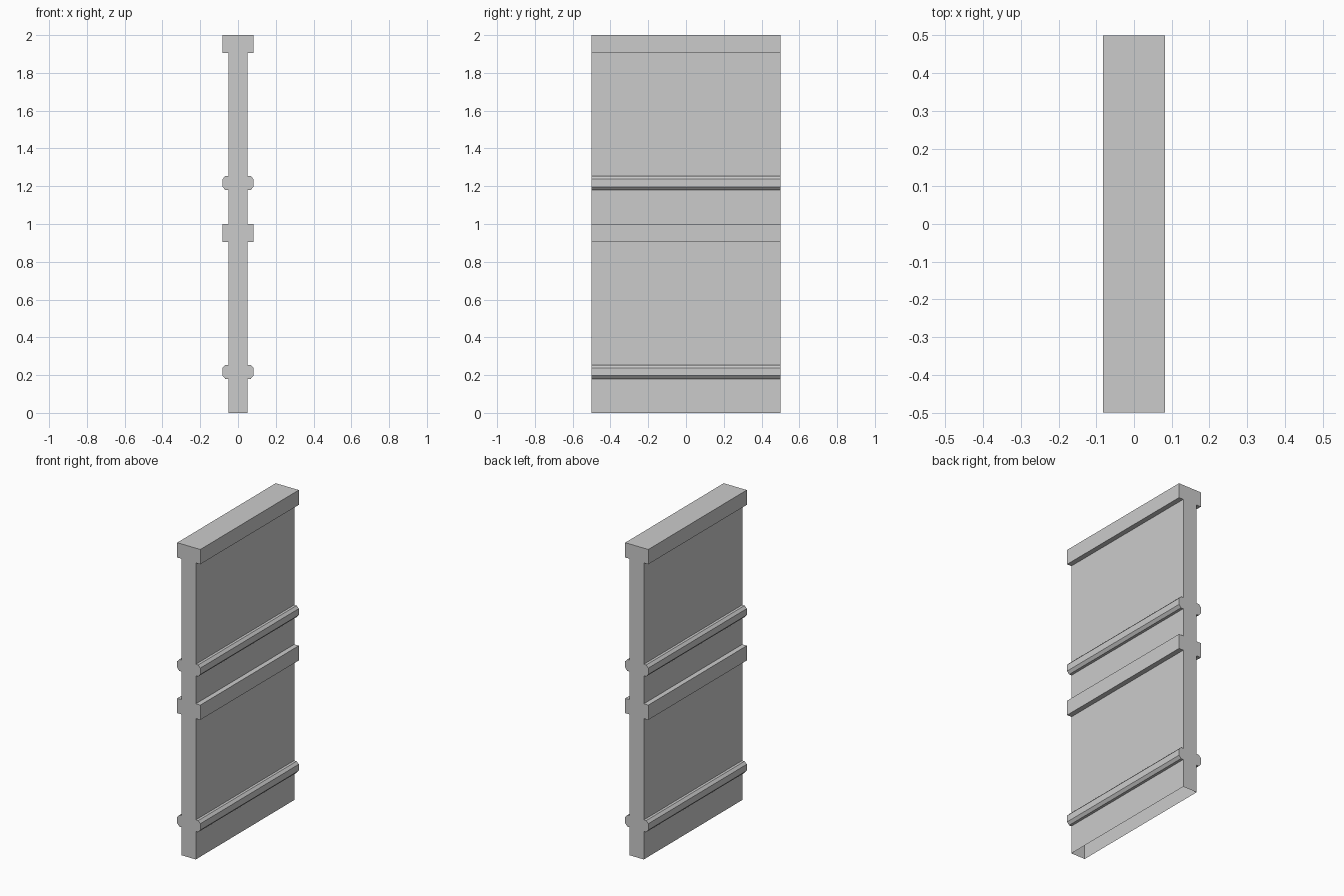
import bpy, bmesh

if "Cube" in bpy.data.objects:
    bpy.data.objects.remove(bpy.data.objects["Cube"])

# Right half of the wall cross-section (x, z): base, chamfered rail, capping
HALF = [(0.05, 0.0), (0.05, 0.18), (0.067, 0.18), (0.082, 0.197), (0.082, 0.238),
        (0.067, 0.254), (0.05, 0.254), (0.05, 0.905), (0.082, 0.905), (0.082, 1.0)]
PROFILE = HALF + [(-x, z) for x, z in reversed(HALF)]


def wall_section(name, base_z):
    """Extrude the cross-section along y, leaving the hollow underside open."""
    bm = bmesh.new()
    end = bm.faces.new([bm.verts.new((x, -0.5, z)) for x, z in PROFILE])
    ext = bmesh.ops.extrude_face_region(bm, geom=[end], use_keep_orig=True)
    moved = [g for g in ext["geom"] if isinstance(g, bmesh.types.BMVert)]
    bmesh.ops.translate(bm, verts=moved, vec=(0, 1, 0))
    bmesh.ops.recalc_face_normals(bm, faces=bm.faces)
    underside = [f for f in bm.faces if all(v.co.z < 1e-5 for v in f.verts)]
    bmesh.ops.delete(bm, geom=underside, context='FACES_ONLY')
    mesh = bpy.data.meshes.new(name)
    bm.to_mesh(mesh)
    bm.free()
    obj = bpy.data.objects.new(name, mesh)
    obj.location.z = base_z
    bpy.context.collection.objects.link(obj)


# Two identical sections stacked
wall_section("lower_wall", 0.0)
wall_section("upper_wall", 1.0)
